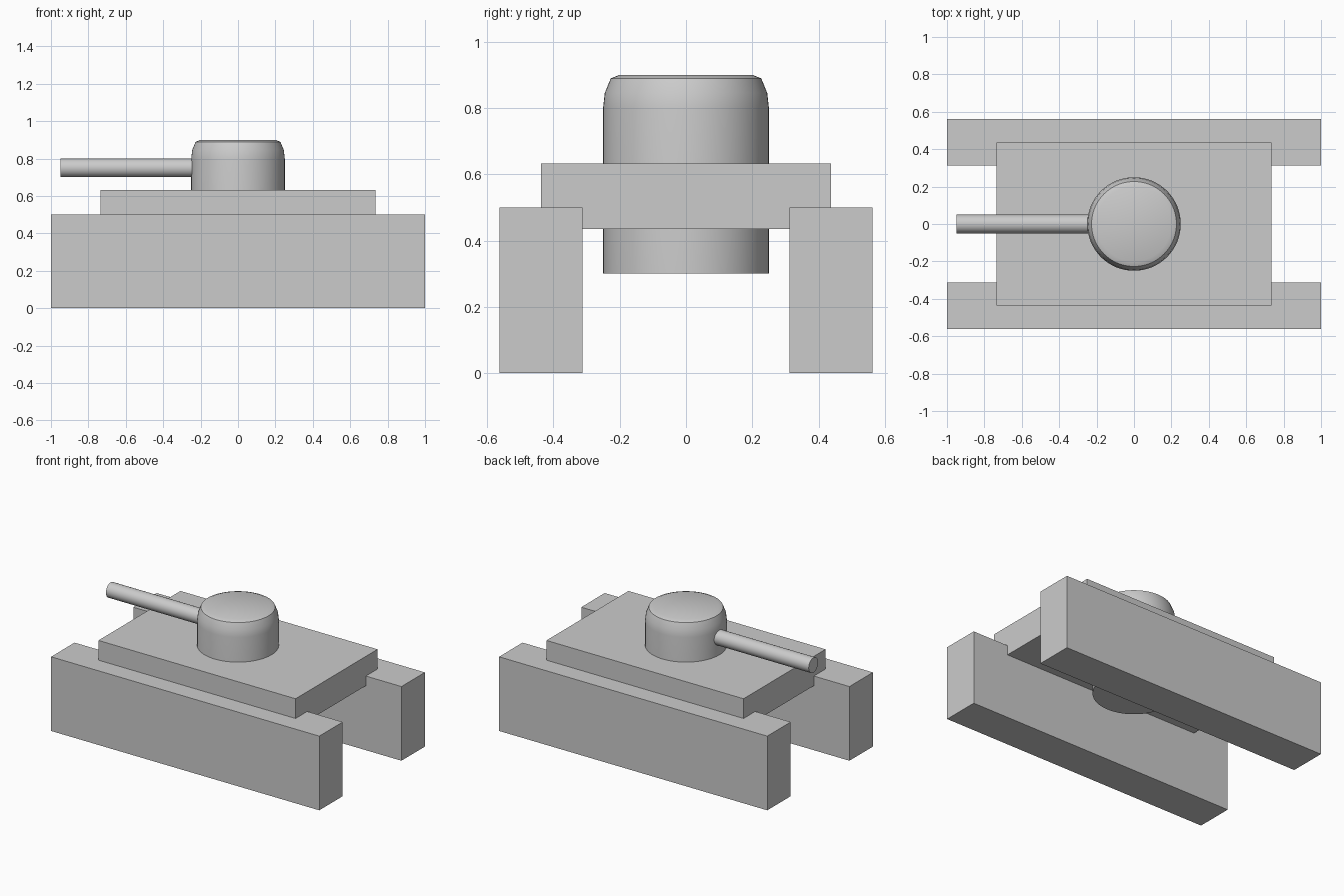
import bpy, bmesh, math

if "Cube" in bpy.data.objects:
    bpy.data.objects.remove(bpy.data.objects["Cube"])


def make_object(name, bm):
    bmesh.ops.recalc_face_normals(bm, faces=bm.faces)
    mesh = bpy.data.meshes.new(name)
    bm.to_mesh(mesh)
    bm.free()
    obj = bpy.data.objects.new(name, mesh)
    bpy.context.collection.objects.link(obj)
    return obj


def box(name, lo, hi):
    bm = bmesh.new()
    bmesh.ops.create_cube(bm, size=1)
    for v in bm.verts:
        v.co = [l + (c + 0.5) * (h - l) for c, l, h in zip(v.co, lo, hi)]
    return make_object(name, bm)


def lathe(name, profile, sides):
    # profile is (radius, height) pairs; both ends are capped
    bm = bmesh.new()
    rings = [[bm.verts.new((r * math.cos(math.tau * i / sides),
                            r * math.sin(math.tau * i / sides), z))
              for i in range(sides)] for r, z in profile]
    for a, b in zip(rings, rings[1:]):
        for i in range(sides):
            j = (i + 1) % sides
            bm.faces.new((a[i], a[j], b[j], b[i]))
    bm.faces.new(rings[0])
    bm.faces.new(rings[-1])
    obj = make_object(name, bm)
    bpy.ops.object.select_all(action='DESELECT')
    obj.select_set(True)
    bpy.context.view_layer.objects.active = obj
    bpy.ops.object.shade_smooth_by_angle(angle=math.radians(30))
    return obj


# Tracks on both sides
for side, y0, y1 in (("front", -0.5625, -0.3125), ("back", 0.3125, 0.5625)):
    box(side + "_track", (-1, y0, 0), (1, y1, 0.5))

# Hull slab resting in the tracks
box("hull", (-0.735, -0.4365, 0.435), (0.735, 0.4365, 0.633))

# Round turret with a softened top rim, reaching below the hull
lathe("turret", [(0.25, 0.30), (0.25, 0.80), (0.245, 0.845),
                 (0.227, 0.889), (0.20, 0.90)], 64)

# Gun barrel pointing to -x
barrel = lathe("gun_barrel", [(0.05, 0.0), (0.05, 0.80)], 32)
barrel.rotation_euler = (0, -math.pi / 2, 0)
barrel.location = (-0.15, 0, 0.75)
